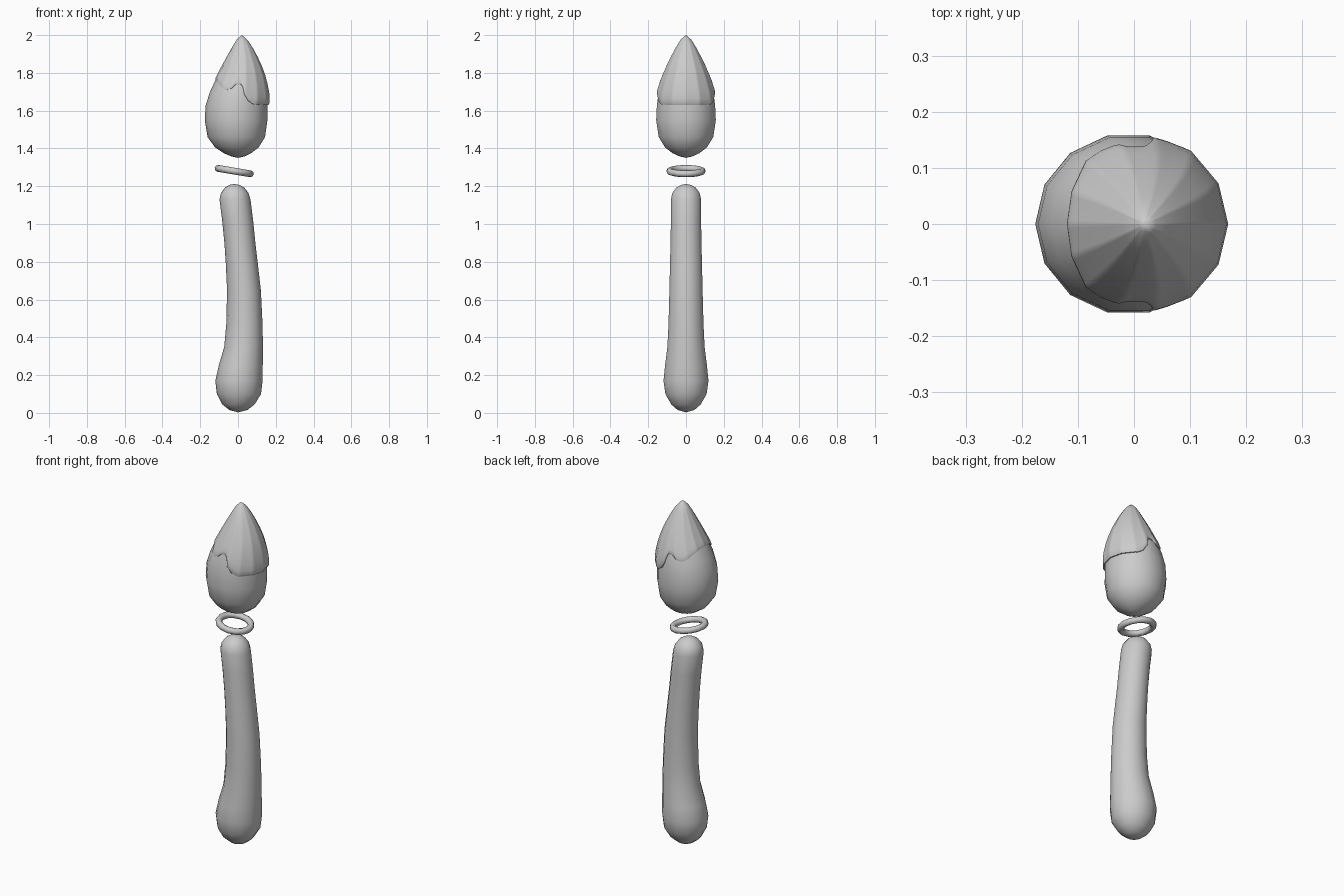
import bpy, math

if "Cube" in bpy.data.objects:
    bpy.data.objects.remove(bpy.data.objects["Cube"])

N = 14  # sides


def lerp_table(table, v):
    for a, b in zip(table, table[1:]):
        if v <= b[0]:
            t = max(0, (v - a[0]) / (b[0] - a[0]))
            return [p + (q - p) * t for p, q in zip(a, b)][1:]
    return list(table[-1][1:])


def skin(name, rings, bottom=None, top=None, angle=60):
    """Bridge rings of points, closing the ends with fans where given."""
    n = len(rings[0])
    verts = [p for r in rings for p in r]
    faces = [(k * n + i, k * n + (i + 1) % n, (k + 1) * n + (i + 1) % n, (k + 1) * n + i)
             for k in range(len(rings) - 1) for i in range(n)]
    if bottom:
        verts.append(bottom)
        faces += [((i + 1) % n, i, len(verts) - 1) for i in range(n)]
    if top:
        verts.append(top)
        o = (len(rings) - 1) * n
        faces += [(o + i, o + (i + 1) % n, len(verts) - 1) for i in range(n)]
    me = bpy.data.meshes.new(name)
    me.from_pydata(verts, [], faces)
    ob = bpy.data.objects.new(name, me)
    bpy.context.collection.objects.link(ob)
    smooth(ob, angle)
    return ob


def smooth(ob, angle=60):
    bpy.ops.object.select_all(action='DESELECT')
    ob.select_set(True)
    bpy.context.view_layer.objects.active = ob
    bpy.ops.object.shade_smooth_by_angle(angle=math.radians(angle))


def ellipse(z, cx, rx, ry):
    return [(cx + rx * math.cos(2 * math.pi * i / N), ry * math.sin(2 * math.pi * i / N), z)
            for i in range(N)]


# Handle: z, left edge, right edge, half depth
handle = [(0.015, -.045, .05, .045), (0.045, -.083, .088, .08), (0.10, -.112, .122, .112),
          (0.17, -.12, .13, .122), (0.25, -.102, .131, .114), (0.35, -.073, .132, .101),
          (0.47, -.062, .13, .095), (0.65, -.058, .121, .09), (0.78, -.064, .106, .087),
          (0.9, -.072, .092, .084), (1.02, -.084, .08, .082), (1.13, -.098, .066, .082),
          (1.165, -.09, .055, .074), (1.192, -.07, .034, .053), (1.207, -.045, .008, .027)]
skin("handle", [ellipse(z, (l + r) / 2, (r - l) / 2, d) for z, l, r, d in handle],
     (0, 0, 0.003), (-.02, 0, 1.212))

# Ring between handle and bristles
bpy.ops.mesh.primitive_torus_add(major_segments=N, minor_segments=8, major_radius=.087,
                                 minor_radius=.018, location=(-.02, 0, 1.28),
                                 rotation=(0, math.radians(9.5), 0))
ring = bpy.context.object
ring.name = "ring"
smooth(ring)

# Bristles: z, centre x, half width, half depth
bulb = [(1.358, 0, .035, .035), (1.375, -.003, .073, .073), (1.405, -.006, .115, .113),
        (1.46, -.009, .152, .148), (1.55, -.01, .166, .162), (1.63, -.008, .163, .158),
        (1.70, .002, .15, .148), (1.77, .012, .128, .126), (1.85, .019, .094, .093),
        (1.93, .021, .053, .053), (1.975, .02, .026, .026), (2.0, .02, .0, .0)]
skin("bristles", [ellipse(*p) for p in bulb[:-2]], (0, 0, 1.35), (.02, 0, 1.985))

# Paint cap: wavy lower edge height as a function of x
edge = [(-.125, 1.775), (-.11, 1.755), (-.085, 1.722), (-.06, 1.71), (-.035, 1.717),
        (-.012, 1.738), (.015, 1.74), (.026, 1.725), (.034, 1.685), (.055, 1.65),
        (.085, 1.632), (.155, 1.63)]
SUB = 8
angles = [2 * math.pi * i / (N * SUB) for i in range(N * SUB)]


def cap_point(a, z, off):
    step = 2 * math.pi / N
    poly = math.cos(step / 2) / math.cos(a % step - step / 2)
    cx, rx, ry = lerp_table(bulb, z)
    return (cx + (rx + off) * poly * math.cos(a), (ry + off) * poly * math.sin(a), z)


def edge_height(a):
    z = 1.7
    for _ in range(30):
        z = (z + lerp_table(edge, cap_point(a, z, .002)[0])[0]) / 2
    return z


low = [edge_height(a) for a in angles]
rows = []
for t, s, dz in [(0, -.5, .0), (0, .5, 0), (.03, .95, 0), (.09, 1.1, 0), (.18, 1, 0), (.3, .9, 0),
                 (.42, .8, 0), (.55, .7, 0), (.68, .6, 0), (.8, .5, 0), (.9, .4, 0), (.96, .3, 0)]:
    rows.append([cap_point(a, b + (2 - b) * t, s * (.009 + .004 * math.cos(a)))
                 for a, b in zip(angles, low)])
skin("paint_tip", rows, None, (.02, 0, 2.0))
